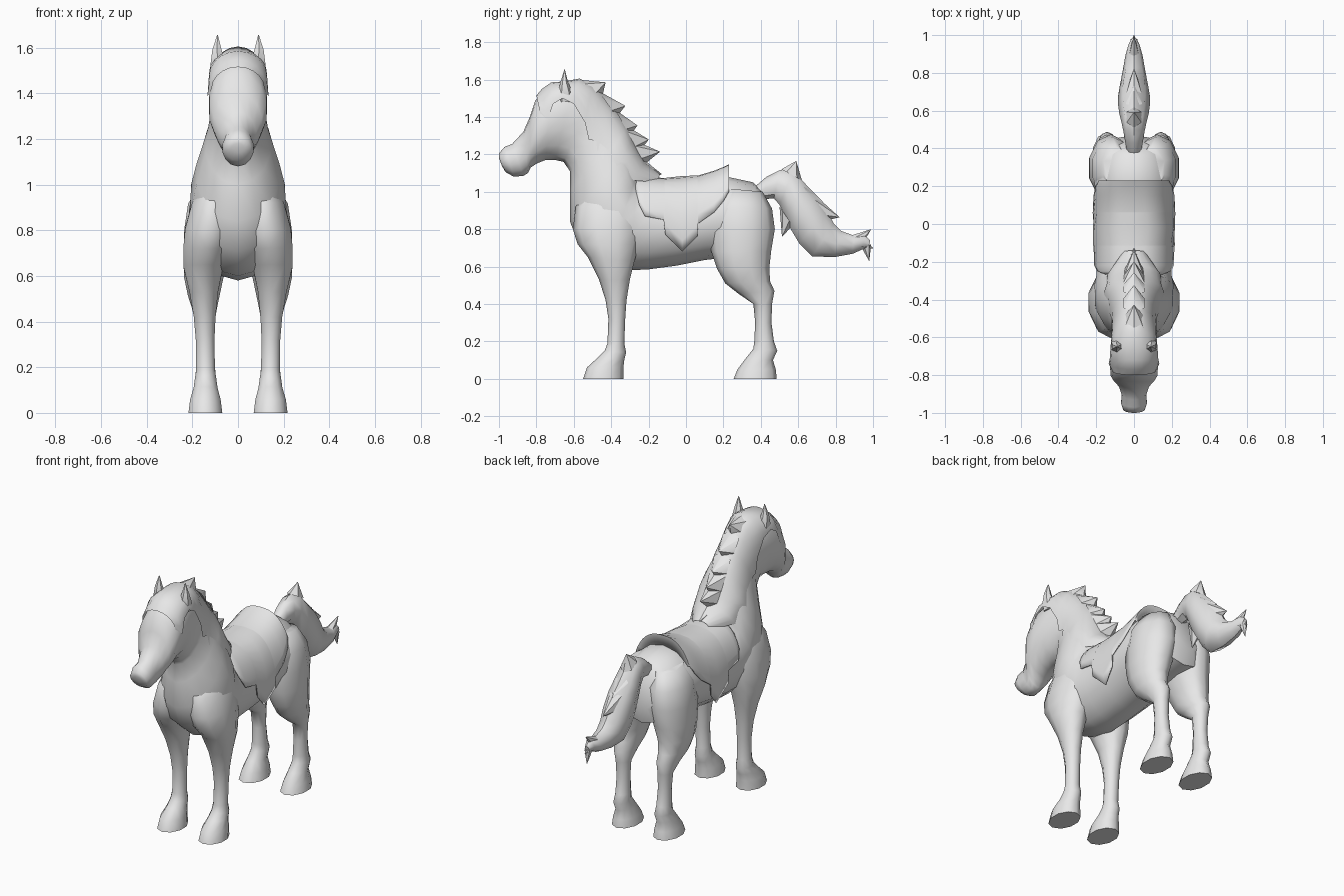
import bpy, bmesh, math

grey = bpy.data.materials.new("plain_grey")
grey.diffuse_color = (0.8, 0.8, 0.8, 1)


def finish(name, bm, angle=50):
    bmesh.ops.recalc_face_normals(bm, faces=bm.faces)
    me = bpy.data.meshes.new(name)
    bm.to_mesh(me)
    bm.free()
    me.materials.append(grey)
    ob = bpy.data.objects.new(name, me)
    bpy.context.collection.objects.link(ob)
    bpy.ops.object.select_all(action='DESELECT')
    ob.select_set(True)
    bpy.context.view_layer.objects.active = ob
    bpy.ops.object.shade_smooth_by_angle(angle=math.radians(angle))
    return ob


def loft(bm, rings, n=12, side=1):
    """Rings are (y1, z1, y2, z2, half width, x centre): ellipses spanning two points."""
    prev = None
    for y1, z1, y2, z2, w, *cx in rings:
        x0 = cx[0] if cx else 0
        row = []
        for k in range(n):
            a = 2 * math.pi * k / n
            f = (1 - math.cos(a)) / 2
            row.append(bm.verts.new((side * (x0 + w * math.sin(a)),
                                     y1 + (y2 - y1) * f, z1 + (z2 - z1) * f)))
        if prev:
            for k in range(n):
                j = (k + 1) % n
                bm.faces.new((prev[k], prev[j], row[j], row[k]))
        else:
            bm.faces.new(row)
        prev = row
    bm.faces.new(prev)


def tuft(bm, y1, z1, y2, z2, w, ty, tz, x=0, tx=0):
    """Pointed lock of hair from an elliptical base to a tip."""
    loft(bm, [(y1, z1, y2, z2, w, x), (ty, tz, ty, tz - .002, .002, tx)], 6)


def sheet(bm, rows):
    """Skin over rows of points, mirrored by the caller's own coordinates."""
    vs = [[bm.verts.new(p) for p in r] for r in rows]
    for a, b in zip(vs, vs[1:]):
        for k in range(len(a) - 1):
            bm.faces.new((a[k], a[k + 1], b[k + 1], b[k]))


# Torso, neck and head in one skin
bm = bmesh.new()
loft(bm, [
    (.41, 1.00, .465, .78, .12), (.36, 1.05, .44, .68, .18),
    (.22, 1.08, .24, .65, .215), (.10, 1.05, .10, .635, .205),
    (-.05, 1.04, -.05, .605, .2), (-.2, 1.05, -.2, .585, .2),
    (-.26, 1.08, -.30, .58, .205), (-.25, 1.12, -.44, .60, .215),
    (-.26, 1.19, -.57, .71, .21), (-.29, 1.26, -.62, .84, .185),
    (-.33, 1.35, -.62, 1.0, .145), (-.40, 1.46, -.62, 1.11, .11),
    (-.48, 1.54, -.655, 1.16, .105), (-.60, 1.58, -.70, 1.17, .12),
    (-.72, 1.57, -.75, 1.17, .13), (-.805, 1.49, -.80, 1.15, .128),
    (-.835, 1.40, -.83, 1.13, .108), (-.87, 1.32, -.845, 1.10, .082),
    (-.93, 1.255, -.87, 1.085, .066), (-.97, 1.24, -.92, 1.08, .07),
    (-1.0, 1.205, -.965, 1.105, .058), (-1.0, 1.18, -.985, 1.14, .03)], 14)
finish("body_neck_head", bm, 60)

# Legs, ears: one per side
for side, label in ((1, "left"), (-1, "right")):
    bm = bmesh.new()
    loft(bm, [
        (-.55, 0, -.335, 0, .078, .143), (-.53, .06, -.335, .06, .07, .143),
        (-.47, .115, -.33, .10, .055, .142), (-.435, .15, -.32, .14, .05, .142),
        (-.42, .19, -.33, .19, .043, .142), (-.415, .32, -.325, .32, .043, .144),
        (-.43, .42, -.318, .42, .05, .146), (-.465, .53, -.30, .53, .066, .15),
        (-.525, .65, -.275, .63, .092, .152), (-.58, .72, -.25, .72, .108, .137),
        (-.605, .80, -.23, .82, .115, .122), (-.59, .92, -.24, .93, .1, .105),
        (-.52, 1.02, -.28, 1.03, .05, .09)], 10, side)
    finish("front_leg_" + label, bm, 60)

    bm = bmesh.new()
    loft(bm, [
        (.255, 0, .485, 0, .078, .143), (.275, .05, .48, .05, .068, .143),
        (.32, .11, .465, .10, .052, .142), (.36, .16, .488, .15, .048, .142),
        (.365, .2, .47, .2, .043, .142), (.37, .3, .457, .3, .04, .143),
        (.36, .40, .46, .40, .045, .145), (.28, .455, .473, .47, .058, .147),
        (.21, .51, .45, .52, .073, .15), (.165, .59, .445, .59, .09, .15),
        (.135, .68, .455, .68, .108, .136), (.12, .8, .475, .8, .12, .122),
        (.13, .92, .46, .91, .112, .112), (.19, 1.02, .41, 1.0, .07, .095)], 10, side)
    finish("rear_leg_" + label, bm, 60)

    bm = bmesh.new()
    loft(bm, [
        (-.68, 1.48, -.61, 1.48, .03, .085), (-.685, 1.53, -.605, 1.53, .037, .088),
        (-.67, 1.59, -.63, 1.585, .024, .092), (-.65, 1.655, -.648, 1.655, .002, .09)], 6, side)
    finish("ear_" + label, bm, 40)

# Mane: shell draped over the crest with a jagged edge, plus pointed locks
stations = [  # crest y, z, edge y, z, half width
    (-.80, 1.515, -.78, 1.42, .115), (-.77, 1.55, -.74, 1.385, .134),
    (-.72, 1.585, -.71, 1.47, .128), (-.65, 1.59, -.66, 1.50, .125),
    (-.57, 1.605, -.60, 1.47, .12), (-.50, 1.575, -.54, 1.37, .118),
    (-.45, 1.53, -.52, 1.28, .12), (-.39, 1.455, -.48, 1.27, .124),
    (-.345, 1.40, -.47, 1.18, .138), (-.31, 1.35, -.42, 1.19, .142),
    (-.28, 1.28, -.39, 1.11, .165), (-.25, 1.215, -.34, 1.13, .15),
    (-.22, 1.16, -.28, 1.06, .145), (-.14, 1.095, -.15, 1.05, .06)]
rows = []
for cy, cz, ey, ez, w in stations:
    rows.append([(w * math.sin(a), ey + (cy - ey) * math.cos(a), ez + (cz - ez) * math.cos(a))
                 for a in (math.radians(d) for d in range(-90, 91, 18))])
bm = bmesh.new()
sheet(bm, rows)
for t in [
    (-.59, 1.60, -.45, 1.50, .06, -.43, 1.585), (-.47, 1.54, -.37, 1.40, .065, -.325, 1.46),
    (-.38, 1.44, -.30, 1.30, .065, -.26, 1.355), (-.33, 1.36, -.26, 1.20, .065, -.20, 1.28),
    (-.29, 1.28, -.23, 1.14, .06, -.14, 1.215), (-.26, 1.20, -.22, 1.06, .06, -.13, 1.095)]:
    tuft(bm, *t)
finish("mane", bm, 40)

# Saddle: curved shell with pointed side flaps and a raised back edge
columns = [  # y, top z, lower edge z, half width
    (-.27, 1.07, 1.02, .205), (-.25, 1.075, .93, .21), (-.22, 1.075, .87, .212),
    (-.12, 1.07, .85, .213), (-.11, 1.07, .77, .213), (-.02, 1.08, .68, .213),
    (.06, 1.083, .76, .215), (.065, 1.083, .83, .215), (.15, 1.108, .89, .218),
    (.2, 1.128, .95, .22), (.228, 1.143, 1.0, .215), (.215, 1.06, .98, .19)]
rows = []
for y, zt, zb, w in columns:
    zc = .8
    c = (zb - zc) / (zt - zc if zb > zc else .25)
    end = math.acos(c)
    row = []
    for k in range(-8, 9):
        a = end * k / 8
        s = math.copysign(abs(math.sin(a)) ** .78, a)
        r = zt - zc if math.cos(a) > 0 else .25
        row.append((w * s, y, zc + r * math.cos(a)))
    rows.append(row)
bm = bmesh.new()
sheet(bm, rows)
saddle = finish("saddle", bm, 35)
m = saddle.modifiers.new("thickness", 'SOLIDIFY')
m.thickness = .008
m.offset = 0

# Tail: arched plume with pointed locks
bm = bmesh.new()
loft(bm, [
    (.36, 1.02, .38, .96, .035), (.43, 1.08, .415, .96, .045),
    (.50, 1.115, .47, .965, .055), (.575, 1.115, .50, .93, .066),
    (.64, 1.04, .53, .87, .078), (.70, .98, .56, .80, .084),
    (.755, .90, .605, .725, .084), (.79, .83, .675, .655, .075),
    (.83, .79, .79, .65, .06), (.90, .765, .89, .668, .045),
    (.955, .77, .94, .69, .03), (.985, .74, .975, .70, .015)], 8)
for t in [
    (.51, 1.12, .62, 1.06, .045, .59, 1.165), (.67, 1.0, .72, .84, .05, .82, .865),
    (.62, 1.05, .68, .92, .05, .73, .95), (.50, .92, .57, .82, .04, .513, .76),
    (.88, .765, .93, .70, .03, .99, .80), (.93, .76, .94, .69, .03, 1.0, .70),
    (.99, .72, .945, .69, .02, .98, .63)]:
    tuft(bm, *t)
finish("tail", bm, 45)
